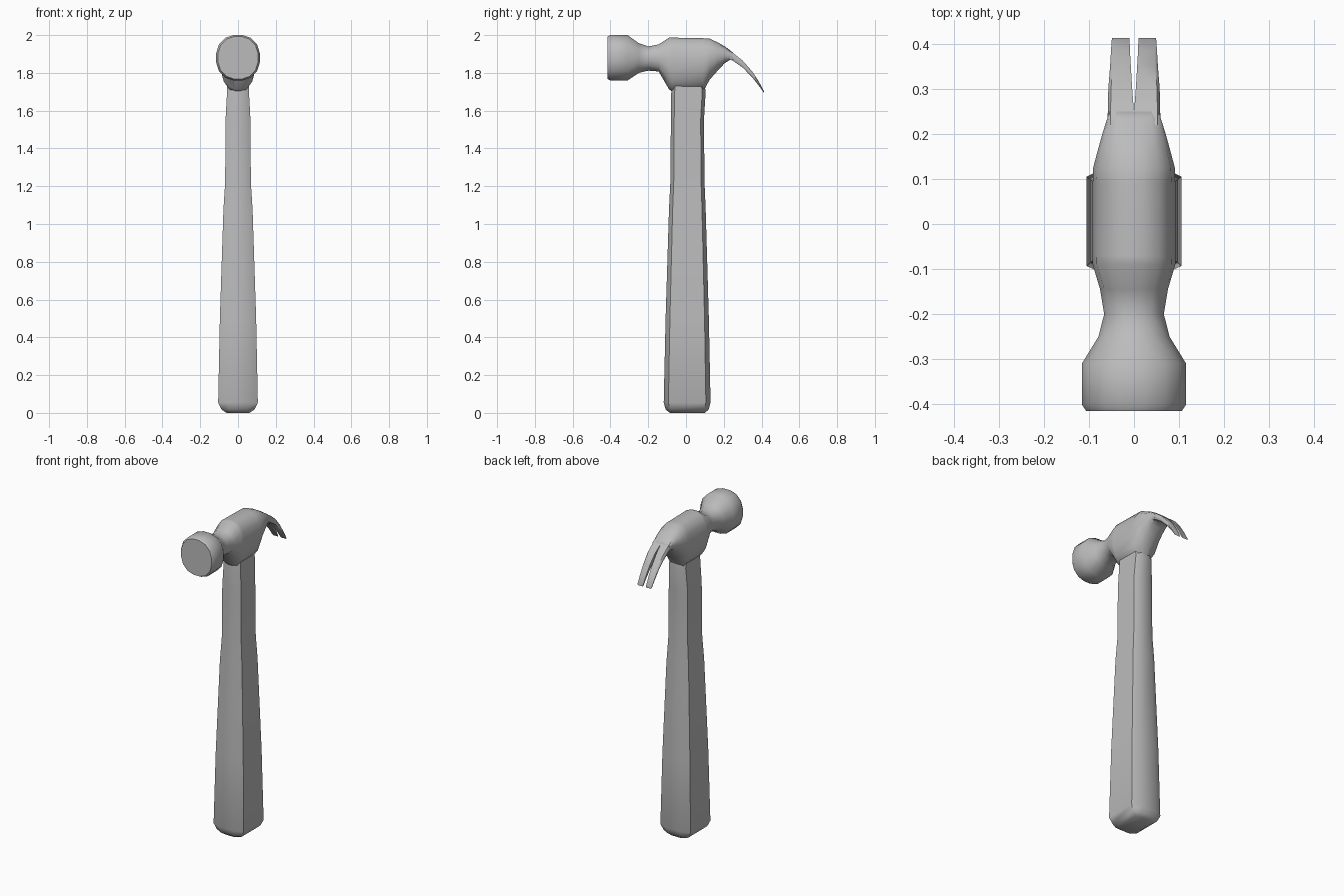
import bpy, bmesh
from math import cos, sin, pi

cube = bpy.data.objects.get("Cube")
if cube:
    bpy.data.objects.remove(cube, do_unlink=True)

grey = bpy.data.materials.new("plain grey")
grey.use_nodes = True
grey.diffuse_color = (0.5, 0.5, 0.5, 1)
grey.node_tree.nodes["Principled BSDF"].inputs["Base Color"].default_value = (0.5, 0.5, 0.5, 1)


def loft(name, rings, angle):
    """Skin a list of equal-sized rings, cap both ends and smooth."""
    bm = bmesh.new()
    loops = [[bm.verts.new(p) for p in ring] for ring in rings]
    n = len(loops[0])
    for a, b in zip(loops, loops[1:]):
        for i in range(n):
            j = (i + 1) % n
            bm.faces.new((a[i], a[j], b[j], b[i]))
    bm.faces.new(loops[0])
    bm.faces.new(loops[-1])
    bmesh.ops.recalc_face_normals(bm, faces=bm.faces)
    mesh = bpy.data.meshes.new(name)
    bm.to_mesh(mesh)
    bm.free()
    mesh.materials.append(grey)
    obj = bpy.data.objects.new(name, mesh)
    bpy.context.collection.objects.link(obj)
    bpy.ops.object.select_all(action="DESELECT")
    obj.select_set(True)
    bpy.context.view_layer.objects.active = obj
    bpy.ops.object.shade_smooth_by_angle(angle=angle)
    return obj


def handle_ring(z, w, front, back):
    """Eight-sided section: flat sides, shallow chamfers to front and back."""
    c, d = (front + back) / 2, (back - front) / 2
    quarter = [(w, 0.8 * d), (0.5 * w, d)]
    half = quarter + [(-x, y) for x, y in reversed(quarter)]
    return [(x, c + y, z) for x, y in half] + [(-x, c - y, z) for x, y in half]


def head_ring(y, w, low, high, power, taper):
    """Rounded section across the head, optionally narrowed below."""
    c, h = (low + high) / 2, (high - low) / 2
    ring = []
    for i in range(16):
        a = (i + 0.5) * pi / 8
        u, v = cos(a), sin(a)
        r = (abs(u) ** power + abs(v) ** power) ** (-1 / power)
        x, z = u * r, v * r
        if z < 0:
            x *= 1 - taper * z * z
        ring.append((x * w, y, c + z * h / 0.985))
    return ring


# Handle: height, half width, front, back
handle = [(0, 0.06, -0.085, 0.1), (0.018, 0.088, -0.108, 0.12),
          (0.055, 0.105, -0.118, 0.13), (0.5, 0.096, -0.108, 0.121),
          (1.08, 0.077, -0.09, 0.104), (1.22, 0.068, -0.083, 0.098),
          (1.55, 0.066, -0.08, 0.095), (1.7, 0.058, -0.078, 0.104),
          (1.8, 0.055, -0.07, 0.09)]
loft("handle", [handle_ring(*s) for s in handle], 0.8)

# Head: y, half width, underside, top, squareness, lower taper
head = [(-0.415, 0.107, 1.768, 1.992, 2.3, 0), (-0.4, 0.117, 1.76, 2, 2.3, 0),
        (-0.31, 0.117, 1.76, 2, 2.3, 0), (-0.25, 0.08, 1.8, 1.957, 2.2, 0),
        (-0.2, 0.067, 1.812, 1.94, 2.2, 0), (-0.145, 0.076, 1.808, 1.95, 2.3, 0),
        (-0.09, 0.092, 1.715, 1.985, 2.7, 0.25), (-0.07, 0.092, 1.7, 1.985, 2.8, 0.25),
        (0.09, 0.092, 1.7, 1.982, 2.8, 0.25), (0.125, 0.091, 1.765, 1.98, 2.7, 0.3),
        (0.17, 0.079, 1.815, 1.96, 2.6, 0.2), (0.205, 0.069, 1.852, 1.94, 2.8, 0),
        (0.235, 0.059, 1.87, 1.918, 4, 0), (0.25, 0.058, 1.865, 1.905, 6, 0)]
loft("head", [head_ring(*s) for s in head], 0.9)

# Claw prongs: y, inner x, outer x, underside, top
claw = [(0.22, 0.0, 0.058, 1.872, 1.922), (0.247, 0.0, 0.058, 1.865, 1.907),
        (0.3, 0.004, 0.057, 1.828, 1.865), (0.35, 0.007, 0.053, 1.777, 1.808),
        (0.385, 0.009, 0.051, 1.733, 1.755), (0.413, 0.01, 0.049, 1.694, 1.703)]
for side, sign in (("left", 1), ("right", -1)):
    rings = []
    for y, inner, outer, low, high in claw:
        edge = (high - low) * 0.3
        rings.append([(sign * inner, y, low), (sign * (outer - 0.006), y, low),
                      (sign * outer, y, low + edge), (sign * outer, y, high - edge),
                      (sign * (outer - 0.006), y, high), (sign * inner, y, high)])
    loft(side + "_claw", rings, 0.8)
